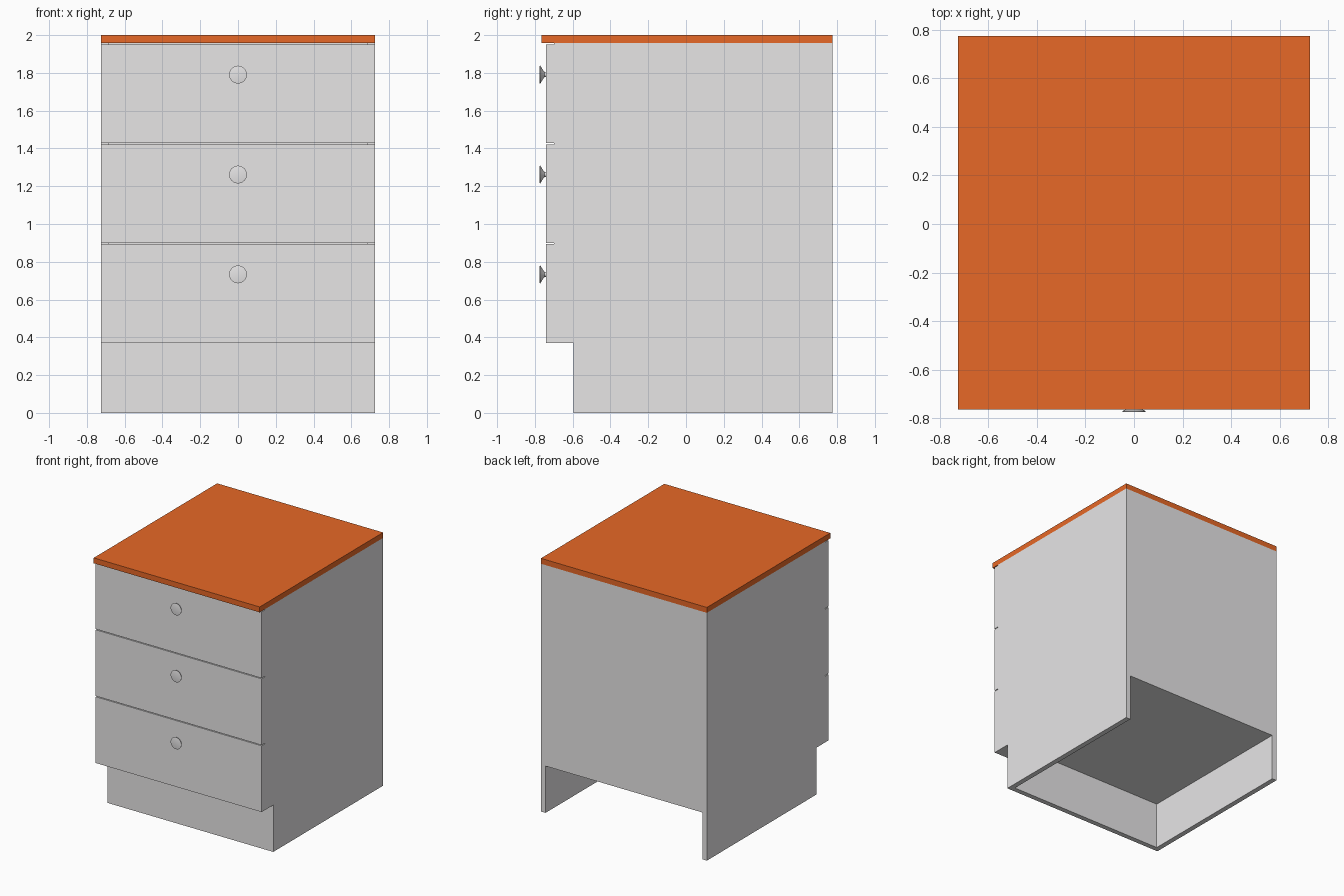
import bpy, bmesh
from math import radians

cube = bpy.data.objects.get("Cube")
if cube:
    bpy.data.objects.remove(cube)


def material(name, color):
    m = bpy.data.materials.new(name)
    m.use_nodes = True
    m.diffuse_color = color
    m.node_tree.nodes["Principled BSDF"].inputs["Base Color"].default_value = color
    return m


GREY = material("light grey", (0.8, 0.79, 0.795, 1))
ORANGE = material("burnt orange", (0.8, 0.14, 0.02, 1))

# Main dimensions
W = 0.725                                   # half width
BACK, FRONT, CARCASS, KICK = 0.775, -0.74, -0.7, -0.595
BASE, TOP, T, GAP = 0.37, 1.957, 0.04, 0.006


def finish(name, bm, mat):
    bmesh.ops.recalc_face_normals(bm, faces=bm.faces)
    mesh = bpy.data.meshes.new(name)
    bm.to_mesh(mesh)
    bm.free()
    mesh.materials.append(mat)
    obj = bpy.data.objects.new(name, mesh)
    bpy.context.collection.objects.link(obj)
    return obj


def box(name, x, y, z, mat=GREY):
    bm = bmesh.new()
    bmesh.ops.create_cube(bm, size=1)
    for v in bm.verts:
        v.co = [r[0] if c < 0 else r[1] for c, r in zip(v.co, (x, y, z))]
    return finish(name, bm, mat)


def side_panel(name, x):
    # Notched profile extruded across the board thickness
    outline = [(KICK, 0), (BACK, 0), (BACK, TOP), (CARCASS, TOP), (CARCASS, BASE), (KICK, BASE)]
    bm = bmesh.new()
    face = bm.faces.new([bm.verts.new((x, y, z)) for y, z in outline])
    new = bmesh.ops.extrude_face_region(bm, geom=[face])["geom"]
    moved = [v for v in new if isinstance(v, bmesh.types.BMVert)]
    bmesh.ops.translate(bm, verts=moved, vec=(T, 0, 0))
    return finish(name, bm, GREY)


def knob(name, z):
    # Flared profile (radius, distance from drawer) spun round the y axis
    profile = [(0, 0), (0.012, 0), (0.013, 0.008), (0.025, 0.018),
               (0.047, 0.031), (0.047, 0.034), (0.043, 0.035), (0, 0.035)]
    bm = bmesh.new()
    verts = [bm.verts.new((r, FRONT - d, z)) for r, d in profile]
    edges = [bm.edges.new(pair) for pair in zip(verts, verts[1:])]
    bmesh.ops.spin(bm, geom=verts + edges, cent=(0, 0, z), axis=(0, 1, 0),
                   angle=radians(360), steps=32)
    bmesh.ops.remove_doubles(bm, verts=bm.verts, dist=0.0001)
    obj = finish(name, bm, GREY)
    bpy.ops.object.select_all(action="DESELECT")
    obj.select_set(True)
    bpy.context.view_layer.objects.active = obj
    bpy.ops.object.shade_smooth_by_angle(angle=radians(35))


# Carcass
side_panel("left_side", W - T)
side_panel("right_side", -W)
inner = (T - W, W - T)
box("back_panel", inner, (BACK - T, BACK), (BASE, TOP))
box("bottom_panel", inner, (CARCASS, BACK - T), (BASE, BASE + T))
box("toe_kick", inner, (KICK, KICK + T), (0, BASE))

# Worktop
box("worktop", (-W, W), (-0.765, BACK), (TOP, 2), ORANGE)

# Drawers, from the bottom up
pitch = (TOP - BASE) / 3
for i, level in enumerate(("bottom", "middle", "top")):
    z = BASE + i * pitch
    box(level + "_drawer_front", (-W, W), (FRONT, CARCASS), (z, z + pitch - GAP))
    knob(level + "_drawer_knob", z + 0.363)
